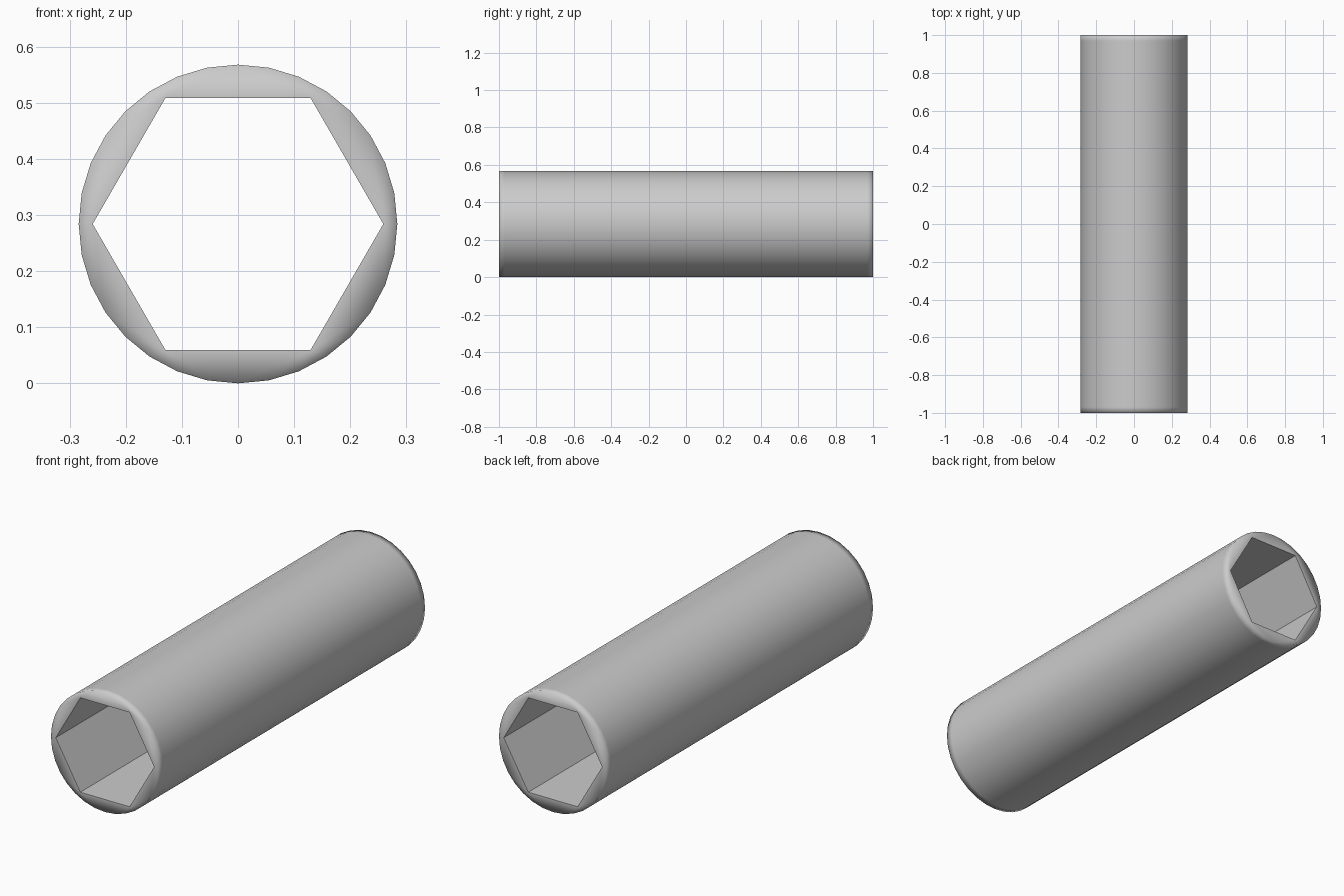
import bpy, bmesh
from math import sin, cos, pi

if "Cube" in bpy.data.objects:
    bpy.data.objects.remove(bpy.data.objects["Cube"])

R, HEX_R, HALF = 0.284, 0.259, 1.0   # outer radius, bore corner radius, half length
SIDES = 32

bm = bmesh.new()


def ring(radius, count, y):
    return [bm.verts.new((radius * cos(2 * pi * i / count), y,
                          R + radius * sin(2 * pi * i / count))) for i in range(count)]


def wall(a, b):
    n = len(a)
    return [bm.faces.new((a[i], a[(i + 1) % n], b[(i + 1) % n], b[i])) for i in range(n)]


def cap(outer, inner):
    # flat annulus joining the round rim to the six-sided bore
    near = [int((i + 0.5) * 6 / SIDES + 0.5) % 6 for i in range(SIDES)]
    for i in range(SIDES):
        j = (i + 1) % SIDES
        bm.faces.new((outer[i], outer[j], inner[near[i]]))
        if near[i] != near[j]:
            bm.faces.new((outer[j], inner[near[j]], inner[near[i]]))


# round outer wall with a support loop close to each end
outer = [ring(R, SIDES, y) for y in (-HALF, -0.97, 0.97, HALF)]
for a, b in zip(outer, outer[1:]):
    wall(a, b)

# hexagonal through bore
bore = [ring(HEX_R, 6, y) for y in (-HALF, HALF)]
wall(bore[0], bore[1])

# end faces
cap(outer[0], bore[0])
cap(outer[-1], bore[1])

bmesh.ops.recalc_face_normals(bm, faces=bm.faces[:])

# smooth rim, crisp bore edges
for f in bm.faces:
    f.smooth = True
bore_verts = set(bore[0] + bore[1])
for e in bm.edges:
    if e.verts[0] in bore_verts and e.verts[1] in bore_verts:
        e.smooth = False

mesh = bpy.data.meshes.new("hex_bore_tube")
bm.to_mesh(mesh)
bm.free()
obj = bpy.data.objects.new("hex_bore_tube", mesh)
bpy.context.collection.objects.link(obj)
